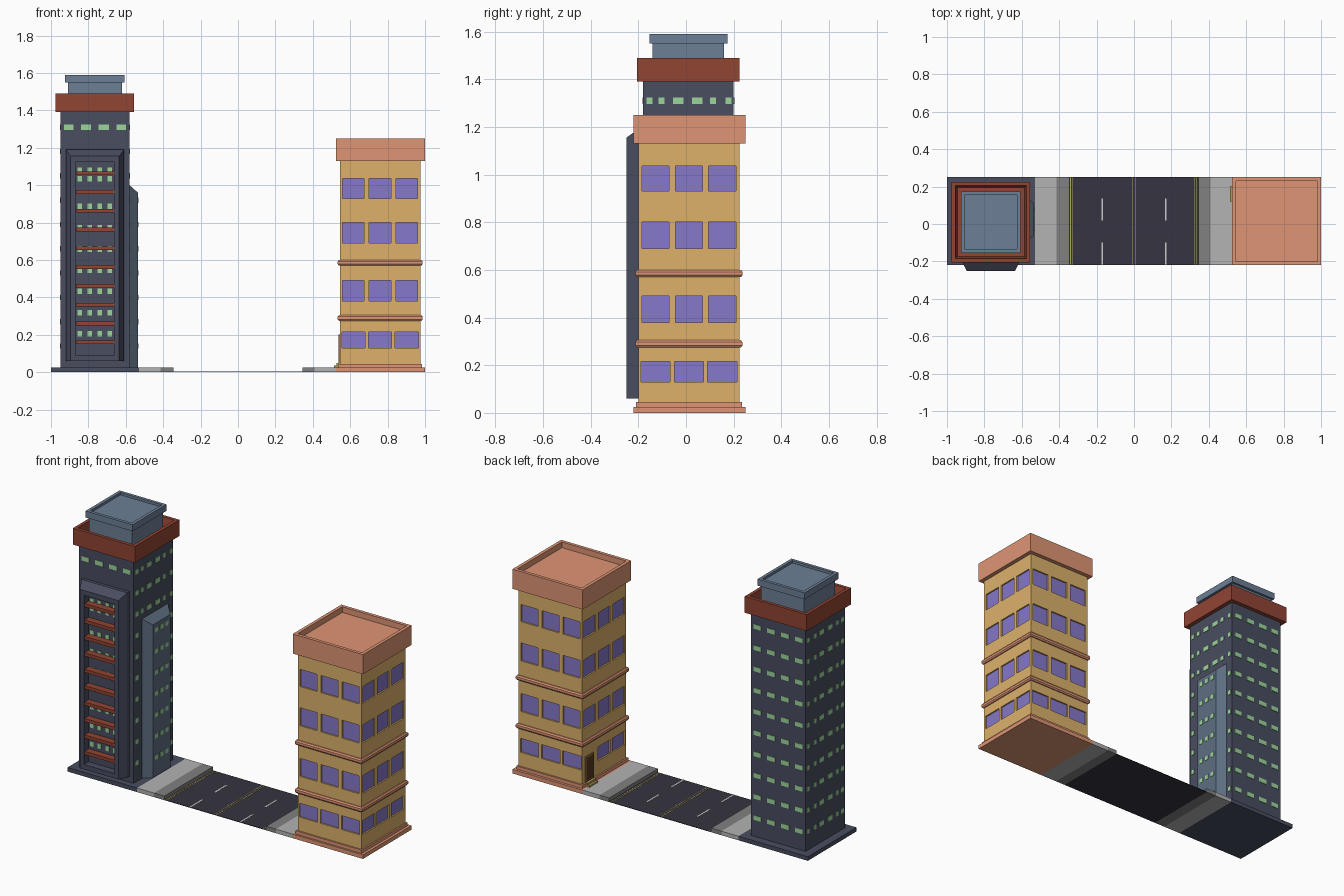
import bpy, bmesh

if "Cube" in bpy.data.objects:
    bpy.data.objects.remove(bpy.data.objects["Cube"])

mats = {}


def paint(ob, hexcol):
    if hexcol not in mats:
        m = bpy.data.materials.new("paint_" + hexcol)
        rgb = [(int(hexcol[i:i + 2], 16) / 255) ** 2.2 for i in (0, 2, 4)]
        m.diffuse_color = (*rgb, 1)
        m.use_nodes = True
        m.node_tree.nodes["Principled BSDF"].inputs["Base Color"].default_value = m.diffuse_color
        mats[hexcol] = m
    ob.data.materials.append(mats[hexcol])


def finish(name, bm, col):
    bmesh.ops.recalc_face_normals(bm, faces=bm.faces)
    me = bpy.data.meshes.new(name)
    bm.to_mesh(me)
    bm.free()
    ob = bpy.data.objects.new(name, me)
    bpy.context.collection.objects.link(ob)
    paint(ob, col)
    return ob


def add_loft(bm, rings, axis="z"):
    """Skin rectangles (u0, u1, v0, v1, depth) stacked along an axis."""
    place = {"z": lambda u, v, d: (u, v, d),
             "y": lambda u, v, d: (u, d, v),
             "x": lambda u, v, d: (d, u, v)}[axis]
    loops = [[bm.verts.new(place(u, v, d)) for u, v in
              ((u0, v0), (u1, v0), (u1, v1), (u0, v1))]
             for u0, u1, v0, v1, d in rings]
    for a, b in zip(loops, loops[1:]):
        for i in range(4):
            j = (i + 1) % 4
            bm.faces.new((a[i], a[j], b[j], b[i]))
    bm.faces.new(loops[0])
    bm.faces.new(loops[-1])


def loft(name, rings, col, axis="z"):
    bm = bmesh.new()
    add_loft(bm, rings, axis)
    return finish(name, bm, col)


def boxes(name, items, col):
    """items: (x0, x1, y0, y1, z0, z1)"""
    bm = bmesh.new()
    for x0, x1, y0, y1, z0, z1 in items:
        add_loft(bm, [(x0, x1, y0, y1, z0), (x0, x1, y0, y1, z1)])
    return finish(name, bm, col)


def grown(rect, steps):
    """Rings from a plan rectangle and (outset, z) steps."""
    x0, x1, y0, y1 = rect
    return [(x0 - o, x1 + o, y0 - o, y1 + o, z) for o, z in steps]


NAVY, RED, STEEL, GREEN = "4A4E60", "904636", "6C7E94", "9CD49A"
SAND, SALMON, PURPLE = "DCB06A", "DE9474", "8478C8"
Y0, Y1 = -0.22, 0.25

# Road with lane markings
boxes("road", [(-0.345, 0.345, Y0, Y1, 0, 0.003)], "393742")
boxes("yellow_road_lines", [(x - 0.002, x + 0.002, Y0, Y1, 0.003, 0.004)
      for x in (-0.34, -0.33, -0.007, 0.007, 0.325, 0.335)], "B8A860")
boxes("white_lane_dashes", [(x - 0.005, x + 0.005, a, b, 0.003, 0.004)
      for x in (-0.17, 0.17) for a, b in ((-0.22, -0.10), (0.02, 0.135))], "E0E0E0")

# Sidewalks and curbs
boxes("sidewalks", [(-0.53, -0.415, Y0, Y1, 0, 0.025),
                    (0.41, 0.525, Y0, Y1, 0, 0.025)], "B2B2B2")
boxes("curbs", [(-0.415, -0.345, Y0, Y1, 0, 0.025),
                (0.345, 0.41, Y0, Y1, 0, 0.025)], "808080")

# Dark tower: plinth, shaft, parapet, penthouse
boxes("tower_plinth", [(-1, -0.53, Y0, Y1, 0, 0.025)], NAVY)
TX0, TX1, TY0, TY1 = -0.95, -0.58, -0.18, 0.2
tower = (TX0, TX1, TY0, TY1)
boxes("tower_shaft", [(*tower, 0.025, 1.40)], NAVY)
loft("tower_parapet", grown(tower, [(0, 1.39), (0.025, 1.39), (0.025, 1.49),
     (0.005, 1.49), (-0.005, 1.44)]), RED)
loft("tower_penthouse", grown((-0.91, -0.62, -0.14, 0.16), [(0, 1.43), (0, 1.55),
     (0.014, 1.55), (0.014, 1.59), (-0.005, 1.59), (-0.005, 1.575)]), STEEL)

# Tower front bay: tapered frame with a deep recess
loft("tower_front_bay", [(-0.92, -0.61, 0.06, 1.19, -0.175),
     (-0.92, -0.61, 0.06, 1.19, -0.2),
     (-0.895, -0.635, 0.06, 1.155, -0.25), (-0.868, -0.662, 0.09, 1.125, -0.25),
     (-0.868, -0.662, 0.09, 1.125, -0.205)], NAVY, "y")
boxes("tower_balconies", [(-0.866, -0.664, -0.247, -0.205, z - 0.01, z + 0.01)
      for z in [0.16 + 0.1005 * i for i in range(10)]], RED)
boxes("bay_windows", [(x - 0.012, x + 0.012, -0.208, -0.204, z - 0.015, z + 0.015)
      for x in (-0.846, -0.793, -0.74, -0.687)
      for z in [0.205 + 0.1135 * i for i in range(7)] + [1.035, 1.08]], GREEN)

# Tower side bay with sloping top
loft("tower_side_bay", [(-0.10, 0.15, 0.025, 1.0, -0.585),
     (-0.10, 0.15, 0.025, 1.0, -0.58),
     (-0.06, 0.11, 0.025, 0.96, -0.535)], "5E6E80", "x")

# Tower windows on every face
rows = [1.31 - 0.13 * i for i in range(10)]
cols_x = [(-0.93, -0.88), (-0.84, -0.785), (-0.745, -0.69), (-0.65, -0.6)]
cols_y = [(-0.165, -0.14), (-0.115, -0.09), (-0.055, -0.01),
          (0.025, 0.07), (0.1, 0.125), (0.165, 0.19)]
T = 0.003
panes = []
for n, z in enumerate(rows):
    zz = (z - 0.014, z + 0.014)
    for a, b in cols_x:
        panes.append((a, b, TY1 - T, TY1 + T, *zz))
        if n == 0:
            panes.append((a, b, TY0 - T, TY0 + T, *zz))
    for a, b in cols_y:
        panes.append((TX0 - T, TX0 + T, a, b, *zz))
        if z > 1.02 or b < -0.11 or a > 0.16:
            panes.append((TX1 - T, TX1 + T, a, b, *zz))
    if z < 0.95:
        for y in (-0.025, 0.025, 0.075):
            panes.append((-0.537, -0.533, y - 0.014, y + 0.014, *zz))
boxes("tower_windows", panes, GREEN)

# Sand building: plinth, walls, bands, parapet
BX0, BX1, BY0, BY1 = 0.545, 0.975, -0.2, 0.225
block = (BX0, BX1, BY0, BY1)
loft("block_plinth", [(0.525, 1, Y0, Y1, 0), (0.525, 1, Y0, Y1, 0.025),
     (0.536, 0.984, -0.209, 0.235, 0.025), (0.536, 0.984, -0.209, 0.235, 0.045)], SALMON)
walls = boxes("block_walls", [(*block, 0.03, 1.15)], SAND)
loft("block_parapet", [(0.55, 0.97, -0.19, 0.22, 1.13), (0.525, 1, Y0, Y1, 1.13),
     (0.525, 1, Y0, Y1, 1.25), (0.545, 0.98, -0.20, 0.23, 1.25),
     (0.545, 0.98, -0.20, 0.23, 1.215)], SALMON)
for label, z in (("lower", 0.29), ("upper", 0.585)):
    loft(label + "_band", grown(block, [(-0.005, z - 0.015), (0.006, z - 0.015),
         (0.012, z - 0.007), (0.012, z + 0.007), (0.006, z + 0.015),
         (-0.005, z + 0.015)]), SALMON)

# Sand building windows: recesses cut in the walls, panes at the back
D = 0.012
holes, glass = [], []
for z0, z1 in ((0.93, 1.035), (0.69, 0.80), (0.38, 0.49), (0.13, 0.215)):
    low = z0 < 0.2
    e = 0.004 if low else 0
    for c in (0.617, 0.759, 0.902):
        a, b = c - 0.058 - e, c + 0.058 + e
        for y, s in ((BY0, 1), (BY1, -1)):
            holes.append((a, b, *sorted((y - s * 0.01, y + s * D)), z0, z1))
            glass.append((a, b, *sorted((y + s * 0.009, y + s * (D + 0.003))), z0, z1))
    for c in (-0.128, 0.012, 0.152):
        a, b = c - 0.057 - e, c + 0.057 + e
        for x, s in ((BX0, 1), (BX1, -1)):
            if low and x == BX0 and c > 0.1:
                continue  # the door stands here
            holes.append((*sorted((x - s * 0.01, x + s * D)), a, b, z0, z1))
            glass.append((*sorted((x + s * 0.009, x + s * (D + 0.003))), a, b, z0, z1))
cutter = boxes("window_cutter", holes, SAND)
mod = walls.modifiers.new("cut", "BOOLEAN")
mod.operation, mod.solver, mod.object = "DIFFERENCE", "EXACT", cutter
deps = bpy.context.evaluated_depsgraph_get()
cut_mesh = bpy.data.meshes.new_from_object(walls.evaluated_get(deps))
walls.modifiers.clear()
walls.data = cut_mesh
bpy.data.objects.remove(cutter)
boxes("block_windows", glass, PURPLE)

# Entrance door and steps facing the road
boxes("door", [(0.541, 0.55, 0.13, 0.19, 0.045, 0.195)], "5A3A26")
boxes("door_frame", [(0.538, 0.55, 0.122, 0.13, 0.045, 0.203),
                     (0.538, 0.55, 0.19, 0.198, 0.045, 0.203),
                     (0.538, 0.55, 0.13, 0.19, 0.195, 0.203)], "9A7440")
boxes("door_steps", [(0.513, 0.545, 0.12, 0.2, 0.02, 0.035),
                     (0.526, 0.545, 0.12, 0.2, 0.035, 0.048)], "B09A58")
